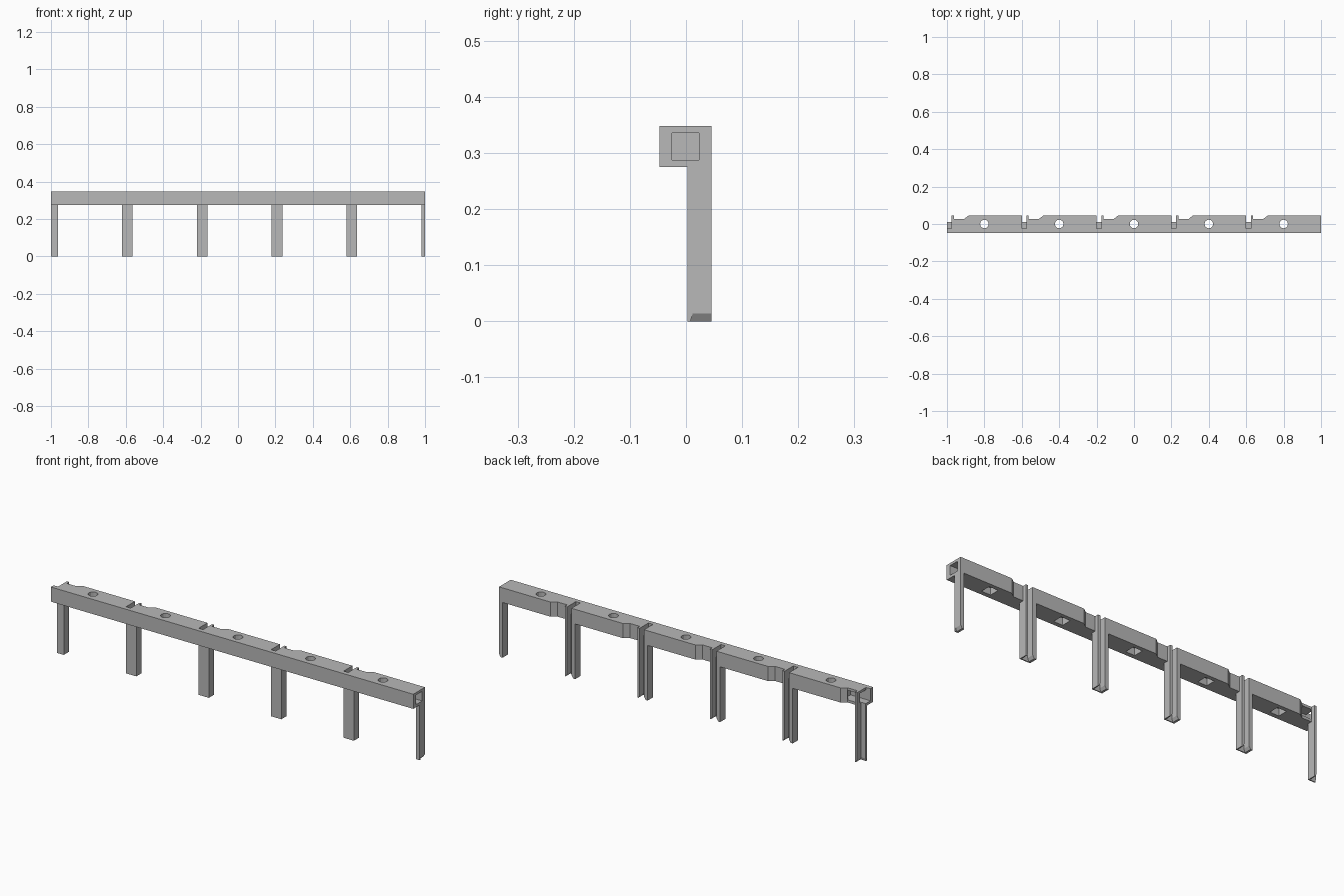
import bpy, bmesh
from math import cos, sin, pi

cube = bpy.data.objects.get("Cube")
if cube:
    bpy.data.objects.remove(cube, do_unlink=True)

grey = bpy.data.materials.new("plain_grey")
grey.use_nodes = True
grey.diffuse_color = (0.48, 0.48, 0.48, 1)
grey.node_tree.nodes["Principled BSDF"].inputs["Base Color"].default_value = (0.48, 0.48, 0.48, 1)

PITCH, BASE, TOP = 0.4, 0.275, 0.348
FRONT, BACK, WEB = -0.047, 0.045, 0.012
SLOT, FLANGE = 0.025, 0.037


def prism(name, points, z0, z1, top_points=None):
    """Upright solid from a plan outline, optionally tapering to another."""
    bm = bmesh.new()
    low = [bm.verts.new((x, y, z0)) for x, y in points]
    high = [bm.verts.new((x, y, z1)) for x, y in top_points or points]
    bm.faces.new(low)
    bm.faces.new(high)
    for i in range(len(low)):
        j = (i + 1) % len(low)
        bm.faces.new((low[i], low[j], high[j], high[i]))
    bmesh.ops.recalc_face_normals(bm, faces=bm.faces)
    mesh = bpy.data.meshes.new(name)
    bm.to_mesh(mesh)
    bm.free()
    mesh.materials.append(grey)
    obj = bpy.data.objects.new(name, mesh)
    bpy.context.collection.objects.link(obj)
    return obj


def rect(x0, x1, y0, y1):
    return [(x0, y0), (x1, y0), (x1, y1), (x0, y1)]


def cut(target, cutter):
    """Subtract the cutter, keep the result and discard the cutter."""
    mod = target.modifiers.new("cut", 'BOOLEAN')
    mod.operation, mod.solver, mod.object = 'DIFFERENCE', 'EXACT', cutter
    bpy.context.view_layer.update()
    graph = bpy.context.evaluated_depsgraph_get()
    mesh = bpy.data.meshes.new_from_object(target.evaluated_get(graph))
    target.modifiers.clear()
    target.data = mesh
    bpy.data.objects.remove(cutter, do_unlink=True)


# Rail outline: straight front, repeated slot, rib and recess along the back
starts = [-1 + PITCH * i for i in range(5)]
back_edge = []
for x in starts:
    back_edge += [(x, WEB), (x + SLOT, WEB), (x + SLOT, BACK),
                  (x + FLANGE, BACK), (x + FLANGE, 0.026), (x + 0.09, 0.026),
                  (x + 0.115, BACK), (x + PITCH, BACK)]
rail = prism("rail", [(1, FRONT), (-1, FRONT)] + back_edge, BASE, TOP)

for x in starts:
    # Shelf of each slot, sunk into the top of the rail
    left = x if x > -1 else x - 0.02
    cut(rail, prism("cutter", rect(left, x + SLOT, -0.025, 0.03), 0.30, 0.4))
    # Round hole from above meeting a square socket from below
    mid = x + PITCH / 2
    circle = [(mid + 0.023 * cos(a * pi / 6), 0.023 * sin(a * pi / 6)) for a in range(12)]
    cut(rail, prism("cutter", circle, 0.2, 0.4))
    cut(rail, prism("cutter", rect(mid - 0.025, mid + 0.025, -0.025, 0.025), 0.2, 0.31))

# Square pockets in both ends, the left one opening into its recess
cut(rail, prism("cutter", rect(0.9, 1.1, -0.025, 0.023), 0.288, 0.336))
cut(rail, prism("cutter", rect(-1.1, -0.89, -0.025, 0.023), 0.288, 0.336))
cut(rail, prism("cutter", rect(-0.962, -0.91, 0.0, 0.035), 0.288, 0.336))

# Channel legs, open at the back, trimmed flush at both ends
for i, x in enumerate(starts + [1.0]):
    x0, x1 = max(x - 0.02, -1), min(x + FLANGE, 1)
    leg = prism(f"leg_{i + 1}", rect(x0, x1, 0.003, BACK), 0, BASE)
    cut(leg, prism("cutter", rect(x, x + SLOT, WEB, 0.1) if -1 < x < 1 else
                   rect(x - (0.05 if x < 0 else 0), x + SLOT, WEB, 0.1), -0.1, 0.4))
    # Flared mouth at the foot of the channel
    cut(leg, prism("cutter", rect(x - 0.009, x + SLOT + 0.007, 0.008, 0.1), 0, 0.014,
                   rect(x, x + SLOT, WEB, 0.1)))
